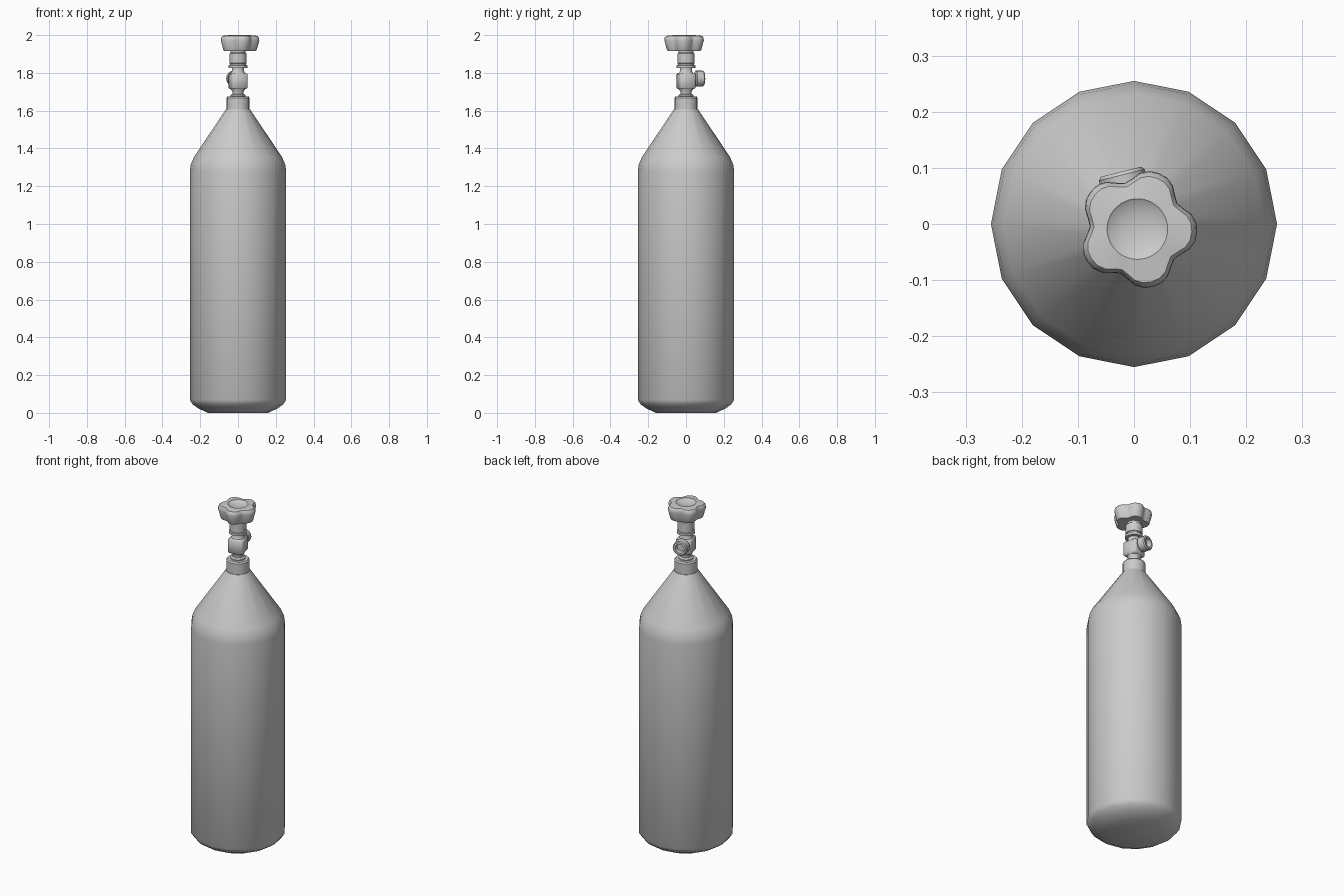
import bpy, bmesh, math
from mathutils import Matrix

if "Cube" in bpy.data.objects:
    bpy.data.objects.remove(bpy.data.objects["Cube"])

TURN = math.radians(14)  # the valve is twisted a little about z


def finish(name, bm, angle=35):
    bmesh.ops.recalc_face_normals(bm, faces=bm.faces)
    mesh = bpy.data.meshes.new(name)
    bm.to_mesh(mesh)
    bm.free()
    ob = bpy.data.objects.new(name, mesh)
    bpy.context.collection.objects.link(ob)
    bpy.ops.object.select_all(action='DESELECT')
    ob.select_set(True)
    bpy.context.view_layer.objects.active = ob
    bpy.ops.object.shade_smooth_by_angle(angle=math.radians(angle))
    return ob


def lathe(name, profile, sides=16, lobe=None, matrix=None, angle=35):
    """Revolve (radius, z) points; radius 0 makes a pole. lobe(a) scales radii marked with a third value."""
    bm = bmesh.new()
    rings = []
    for r, z, *wavy in profile:
        if r == 0:
            rings.append([bm.verts.new((0, 0, z))] * sides)
            continue
        ring = []
        for i in range(sides):
            a = 2 * math.pi * i / sides
            k = r * (lobe(a) if wavy else 1)
            ring.append(bm.verts.new((k * math.cos(a), k * math.sin(a), z)))
        rings.append(ring)
    for lo, hi in zip(rings, rings[1:]):
        for i in range(sides):
            j = (i + 1) % sides
            quad = list(dict.fromkeys((lo[i], lo[j], hi[j], hi[i])))
            bm.faces.new(quad)
    if matrix:
        bm.transform(matrix)
    return finish(name, bm, angle)


# Cylinder body with chamfered base and conical shoulder
lathe("tank_body", [(0, 0), (0.16, 0), (0.212, 0.025), (0.24, 0.045), (0.255, 0.068),
                    (0.255, 1.28), (0.25, 1.315), (0.233, 1.355), (0.065, 1.605), (0, 1.605)])

# Neck collar
lathe("neck_collar", [(0, 1.59), (0.062, 1.59), (0.062, 1.667), (0.056, 1.675), (0, 1.675)])

# Valve stem below and above the block
lathe("lower_stem", [(0, 1.66), (0.04, 1.66), (0.04, 1.682), (0.03, 1.688), (0.03, 1.70),
                     (0.04, 1.718), (0, 1.718)])
lathe("upper_stem", [(0, 1.795), (0.04, 1.795), (0.032, 1.81), (0.032, 1.825), (0.049, 1.826),
                     (0.049, 1.84), (0.042, 1.842), (0.042, 1.85), (0.046, 1.852),
                     (0.046, 1.902), (0.04, 1.907), (0.04, 1.93), (0, 1.93)])

# Valve block
bm = bmesh.new()
bmesh.ops.create_cube(bm, size=1)
bm.transform(Matrix.Translation((0, 0, 1.757)) @ Matrix.Rotation(TURN, 4, 'Z')
             @ Matrix.Diagonal((0.086, 0.086, 0.087, 1)))
bmesh.ops.bevel(bm, geom=bm.edges[:], offset=0.007, segments=1, affect='EDGES')
finish("valve_block", bm, 50)

# Outlet port facing the back, with a recessed mouth
port_frame = (Matrix.Translation((0, 0, 1.77)) @ Matrix.Rotation(TURN, 4, 'Z')
              @ Matrix.Rotation(-math.pi / 2, 4, 'X'))
lathe("outlet_port", [(0, 0.03), (0.03, 0.03), (0.03, 0.048), (0.042, 0.053), (0.042, 0.09),
                      (0.037, 0.096), (0.026, 0.096), (0.024, 0.07), (0, 0.07)],
      matrix=port_frame)


# Five-lobed handwheel with a shallow dished top
def lobes(a):
    return 0.098 + 0.011 * (math.cos(5 * a) - 0.2 * math.cos(10 * a))


wheel_frame = Matrix.Translation((0.006, -0.009, 0)) @ Matrix.Rotation(math.radians(-3), 4, 'Z')
lathe("handwheel", [(0, 1.917), (0.035, 1.917), (0.84, 1.917, 1), (0.88, 1.924, 1),
                    (1.0, 1.972, 1), (0.985, 1.986, 1), (0.91, 1.996, 1),
                    (0.054, 2.0), (0.05, 1.997), (0.03, 1.990), (0, 1.987)],
      sides=40, lobe=lobes, matrix=wheel_frame, angle=32)
